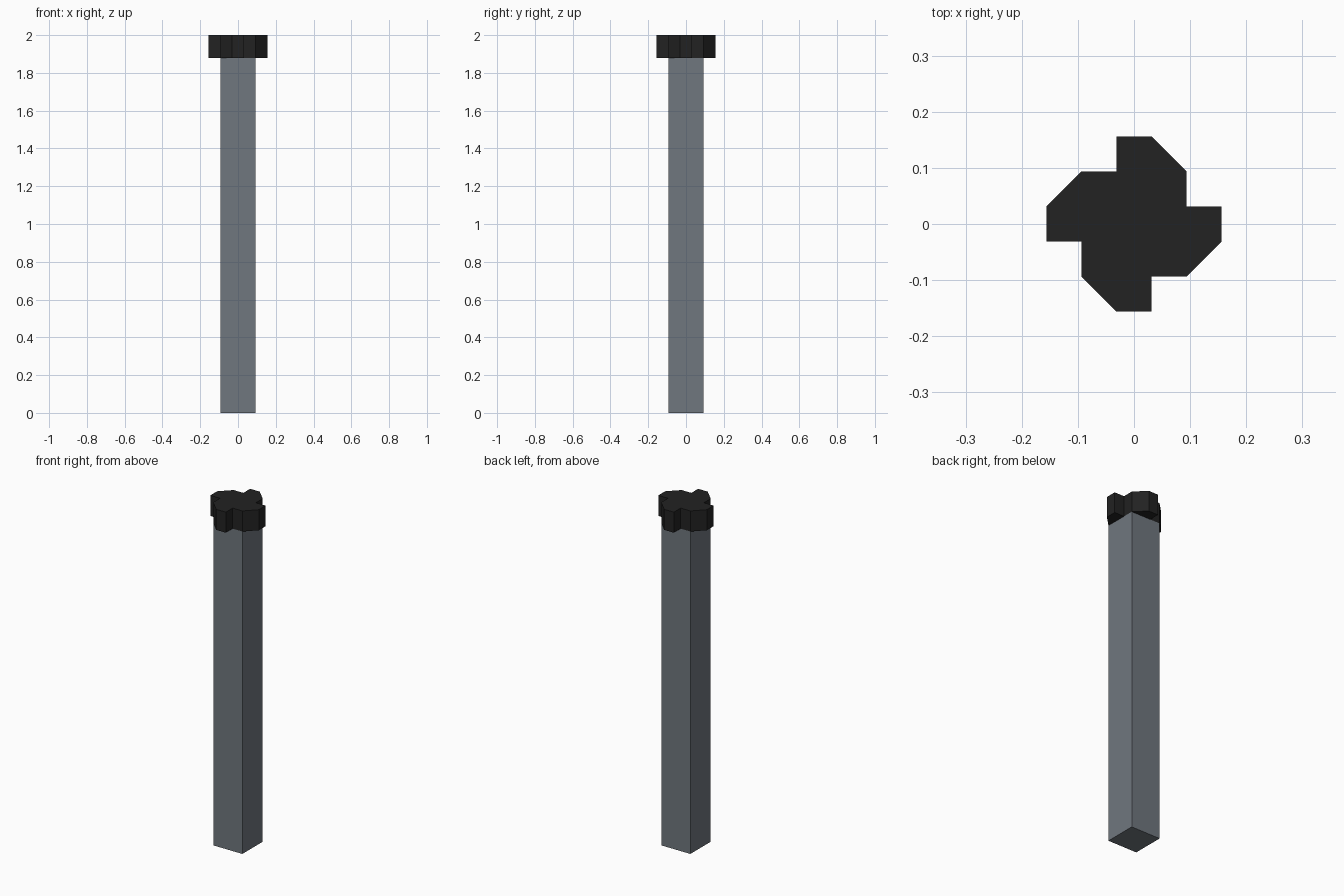
import bpy
import bmesh

cube = bpy.data.objects.get("Cube")
if cube:
    bpy.data.objects.remove(cube, do_unlink=True)

UNIT = 0.0625          # width of one step of the cap
CAP_BOTTOM, TOP = 1.88, 2.0


def make_material(name, rgb):
    mat = bpy.data.materials.new(name)
    mat.use_nodes = True
    colour = (*rgb, 1.0)
    mat.diffuse_color = colour
    mat.node_tree.nodes["Principled BSDF"].inputs["Base Color"].default_value = colour
    return mat


def prism(name, outline, z0, z1, mat):
    """Extrude a flat outline straight up from z0 to z1."""
    bm = bmesh.new()
    base = bm.faces.new([bm.verts.new((x, y, z0)) for x, y in outline])
    side = bmesh.ops.extrude_face_region(bm, geom=[base], use_keep_orig=True)
    top = [g for g in side["geom"] if isinstance(g, bmesh.types.BMVert)]
    bmesh.ops.translate(bm, verts=top, vec=(0, 0, z1 - z0))
    bmesh.ops.recalc_face_normals(bm, faces=bm.faces)
    mesh = bpy.data.meshes.new(name)
    bm.to_mesh(mesh)
    bm.free()
    mesh.materials.append(mat)
    obj = bpy.data.objects.new(name, mesh)
    bpy.context.collection.objects.link(obj)
    return obj


def four_way(points):
    """Repeat points in four quarter turns around the centre."""
    outline = []
    for _ in range(4):
        outline += points
        points = [(-y, x) for x, y in points]
    return outline


slate = make_material("slate grey", (0.162, 0.184, 0.210))
black = make_material("soft black", (0.016, 0.016, 0.016))

half, arm, reach = 1.5 * UNIT, 0.5 * UNIT, 2.5 * UNIT

# Square shaft
prism("shaft", four_way([(half, half)]), 0, CAP_BOTTOM, slate)

# Stepped cross-shaped cap
prism("cap", four_way([(reach, -arm), (reach, arm), (half, arm), (half, half),
                       (arm, half)][:4]), CAP_BOTTOM, TOP, black)
